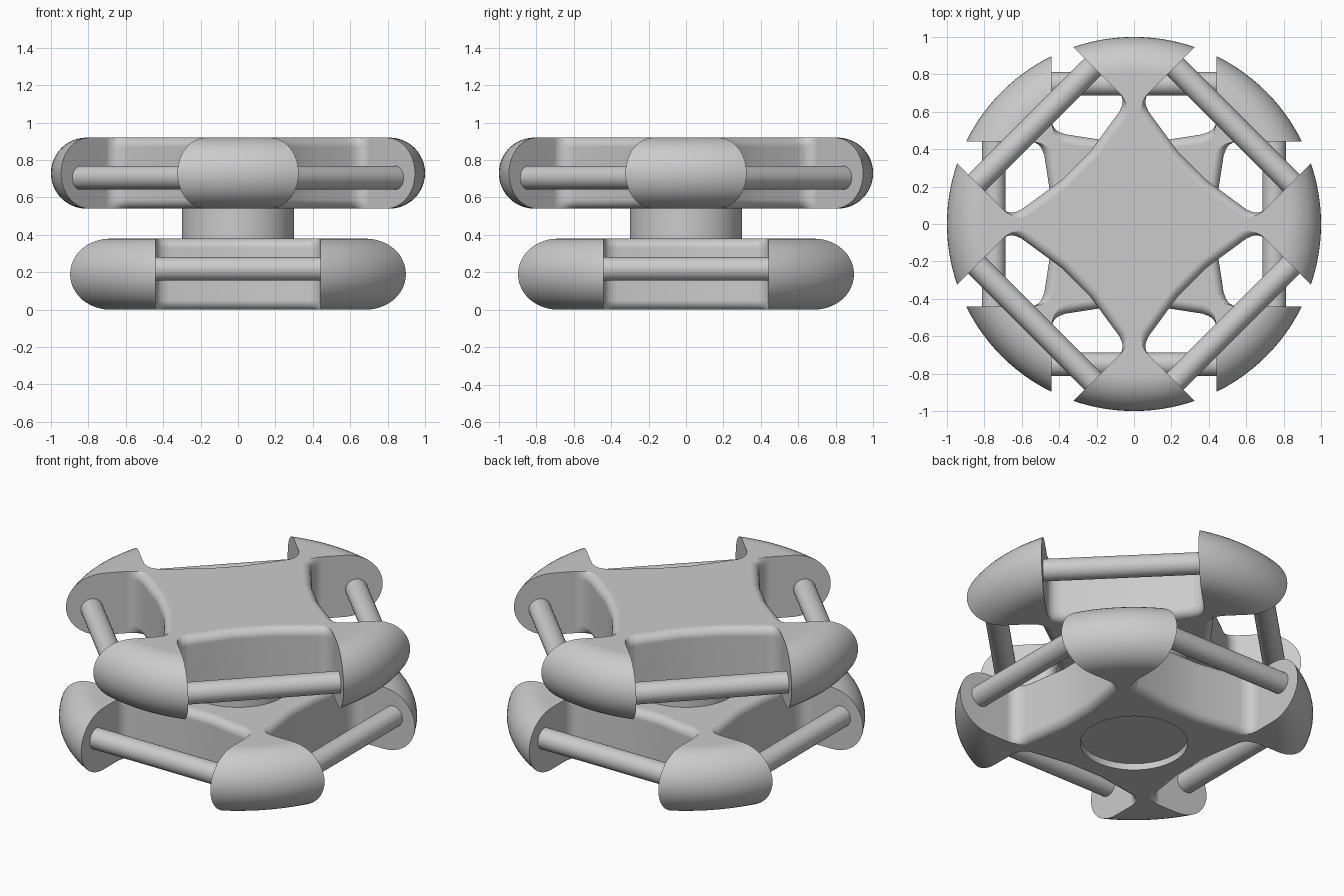
import bpy, bmesh
from math import sin, cos, pi, radians
from mathutils import Matrix, Vector

if "Cube" in bpy.data.objects:
    bpy.data.objects.remove(bpy.data.objects["Cube"], do_unlink=True)

grey = bpy.data.materials.new("plain_grey")
grey.use_nodes = True
colour = (0.6, 0.6, 0.6, 1)
grey.diffuse_color = colour
grey.node_tree.nodes["Principled BSDF"].inputs["Base Color"].default_value = colour

HEIGHT, ROUND = 0.38, 0.19     # disc thickness and rim radius
EDGE, CORNER = 0.05, 0.07      # fillets on the core edge and in the notch corners
LUG = 0.44                     # half the gap between neighbouring lugs


def loft(bm, rings, matrix=Matrix()):
    """Skin closed rings of points and cap both ends."""
    rows = [[bm.verts.new(matrix @ Vector(p)) for p in ring] for ring in rings]
    n = len(rows[0])
    for a, b in zip(rows, rows[1:]):
        for i in range(n):
            j = (i + 1) % n
            bm.faces.new((a[i], a[j], b[j], b[i]))
    bm.faces.new(rows[0][::-1])
    bm.faces.new(rows[-1])


def make_object(name, bm):
    bmesh.ops.recalc_face_normals(bm, faces=bm.faces)
    mesh = bpy.data.meshes.new(name)
    bm.to_mesh(mesh)
    bm.free()
    mesh.materials.append(grey)
    obj = bpy.data.objects.new(name, mesh)
    bpy.context.collection.objects.link(obj)
    return obj


def select(obj):
    bpy.ops.object.select_all(action="DESELECT")
    obj.select_set(True)
    bpy.context.view_layer.objects.active = obj


def smooth(obj):
    select(obj)
    bpy.ops.object.shade_smooth_by_angle(angle=radians(25))


def circle(radius, z, n=128):
    return [(radius * cos(2 * pi * i / n), radius * sin(2 * pi * i / n), z) for i in range(n)]


def cylinder(bm, radius, z0, z1, matrix=Matrix(), n=64):
    loft(bm, [circle(radius, z0, n), circle(radius, z1, n)], matrix)


def cut(obj, cutter):
    select(obj)
    mod = obj.modifiers.new("cut", "BOOLEAN")
    mod.operation, mod.solver, mod.object = "DIFFERENCE", "EXACT", cutter
    bpy.ops.object.modifier_apply(modifier=mod.name)
    bpy.data.objects.remove(cutter, do_unlink=True)


def notch_ring(z, offset):
    """Outline of one notch; the core side shifts inward by offset."""
    wall = 0.485
    half = [(0.11, 0.44 - offset), (LUG - CORNER, wall - 0.005 - offset)]
    for k in range(1, 9):
        t = k / 8 * pi / 2
        shift = offset * cos(t)
        half.append((LUG - CORNER + CORNER * sin(t), wall + CORNER * (1 - cos(t)) - shift))
    half.append((LUG, 1.2))
    return [(u, d, z) for u, d in half] + [(-u, d, z) for u, d in reversed(half)]


def notch_rings():
    steps = [i / 8 * pi / 2 for i in range(9)]
    low = [(EDGE * (1 - cos(t)), EDGE * (1 - sin(t))) for t in steps]
    levels = [(-0.1, EDGE)] + low
    levels += [(HEIGHT - z, e) for z, e in reversed(levels)]
    return [notch_ring(z, e) for z, e in levels]


def make_disc(name, base, turn, bar_z, recessed=False):
    # Solid disc with a fully rounded rim
    bm = bmesh.new()
    arc = [-pi / 2 + pi * i / 24 for i in range(25)]
    loft(bm, [circle(1 - ROUND + ROUND * cos(a), ROUND + ROUND * sin(a)) for a in arc])
    disc = make_object(name + "_lugged_disc", bm)

    # Four notches leave the core and four lugs
    bm = bmesh.new()
    for k in range(4):
        loft(bm, notch_rings(), Matrix.Rotation(k * pi / 2, 4, "Z"))
    cut(disc, make_object("notch_cutter", bm))

    # Shallow round recess underneath
    if recessed:
        bm = bmesh.new()
        cylinder(bm, 0.3, -0.1, 0.04)
        cut(disc, make_object("recess_cutter", bm))

    place = Matrix.Translation((0, 0, base)) @ Matrix.Rotation(turn, 4, "Z")
    disc.data.transform(place)
    smooth(disc)
    select(disc)
    weighted = disc.modifiers.new("even_shading", "WEIGHTED_NORMAL")
    weighted.keep_sharp = True

    # Round bars joining neighbouring lugs
    for k in range(4):
        bm = bmesh.new()
        along = Matrix.Translation((0, 0.75, bar_z)) @ Matrix.Rotation(pi / 2, 4, "Y")
        spin = Matrix.Rotation(k * pi / 2, 4, "Z")
        cylinder(bm, 0.063, -LUG - 0.02, LUG + 0.02, place @ spin @ along, 32)
        smooth(make_object(f"{name}_bar_{k + 1}", bm))


make_disc("lower", 0, 0, 0.218, recessed=True)
make_disc("upper", 0.54, pi / 4, 0.165)

# Hub between the discs
bm = bmesh.new()
cylinder(bm, 0.3, HEIGHT - 0.01, 0.55)
smooth(make_object("hub", bm))
